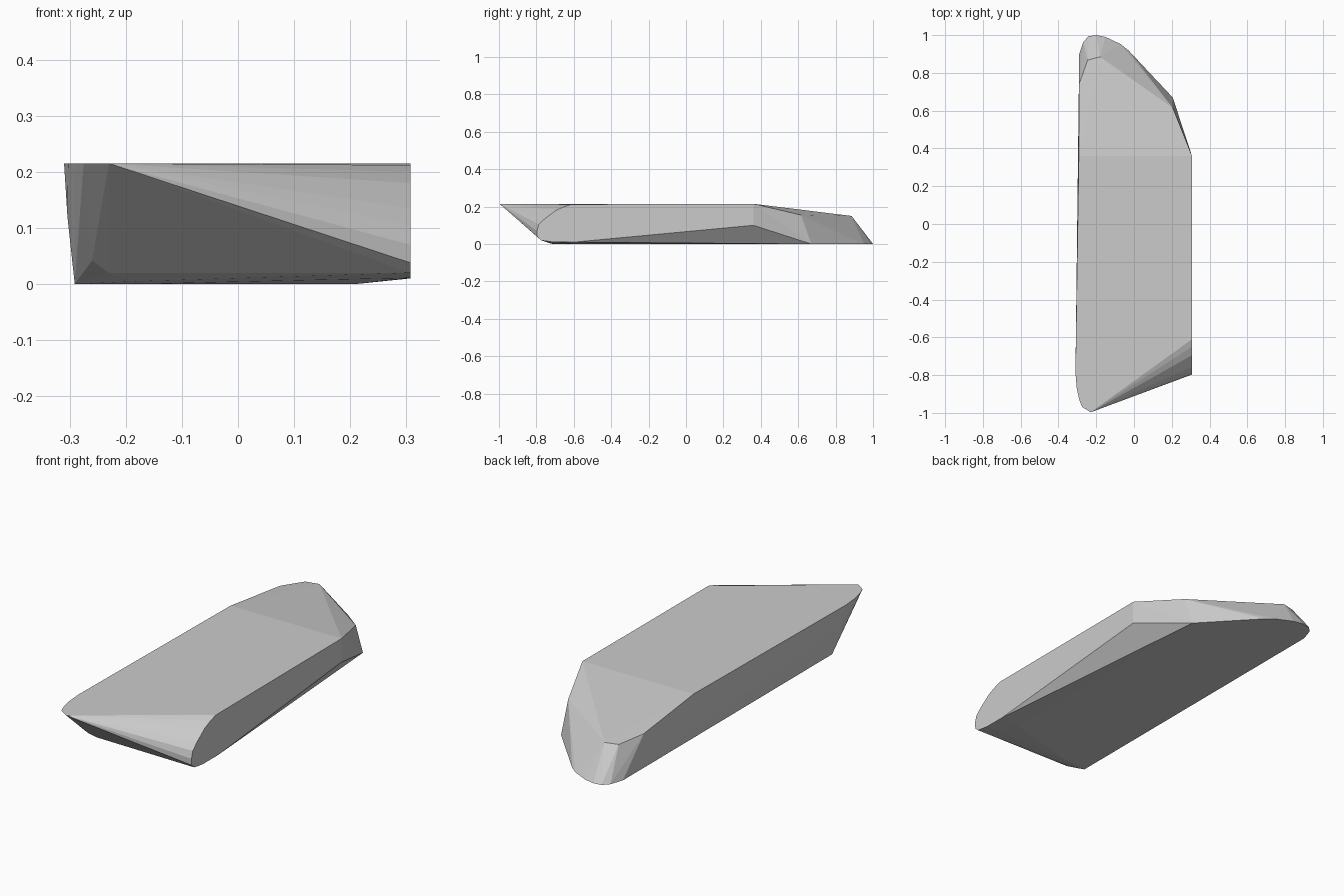
import bpy, bmesh, math

if "Cube" in bpy.data.objects:
    bpy.data.objects.remove(bpy.data.objects["Cube"])

# Outlines of the faceted block; the faces are their convex skin
TOP, RIGHT, LEFT = 0.215, 0.307, -0.31

# flat top with rounded front-left corner
deck = [(x, y, TOP) for x, y in [
    (LEFT, -0.79), (-0.303, -0.87), (-0.29, -0.93), (-0.275, -0.968),
    (-0.23, -0.997), (RIGHT, 0.36), (-0.292, 0.36)]]

# right wall with rounded front end
side = [(RIGHT, y, z) for y, z in [
    (-0.61, 0.212), (-0.65, 0.2), (-0.695, 0.18), (-0.755, 0.135), (-0.787, 0.105),
    (-0.797, 0.07), (-0.795, 0.038), (-0.775, 0.02), (-0.715, 0.011), (-0.6, 0.01),
    (0.36, 0.1)]]

# flat underside with rounded back nose
base = [(x, y, 0.0) for x, y in [
    (-0.291, -0.71), (-0.18, -0.7), (0.21, -0.6), (0.205, 0.67), (-0.03, 0.92), (-0.07, 0.952),
    (-0.15, 0.99), (-0.2, 1.0), (-0.24, 0.994), (-0.268, 0.965), (-0.29, 0.9)]]

# sloped back ridge and beveled front-left lower corner
ridge = [(0.205, 0.615, 0.155), (-0.18, 0.885, 0.15), (-0.245, 0.868, 0.151),
         (-0.291, 0.74, 0.167)]
chin = [(-0.26, -0.787, 0.042), (-0.23, -0.765, 0.02), (-0.18, -0.73, 0.005),
        (-0.304, -0.76, 0.12)]

bm = bmesh.new()
for p in deck + side + base + ridge + chin:
    bm.verts.new(p)
hull = bmesh.ops.convex_hull(bm, input=bm.verts[:])
loose = {g for g in hull["geom_interior"] + hull["geom_unused"]
         if isinstance(g, bmesh.types.BMVert)}
bmesh.ops.delete(bm, geom=list(loose), context='VERTS')
bmesh.ops.dissolve_limit(bm, angle_limit=math.radians(0.5),
                         verts=bm.verts[:], edges=bm.edges[:])
bmesh.ops.recalc_face_normals(bm, faces=bm.faces[:])

mesh = bpy.data.meshes.new("faceted_block")
bm.to_mesh(mesh)
bm.free()
block = bpy.data.objects.new("faceted_block", mesh)
bpy.context.collection.objects.link(block)

grey = bpy.data.materials.new("light grey")
grey.diffuse_color = (0.6, 0.6, 0.6, 1)
grey.use_nodes = True
grey.node_tree.nodes["Principled BSDF"].inputs["Base Color"].default_value = grey.diffuse_color
mesh.materials.append(grey)
